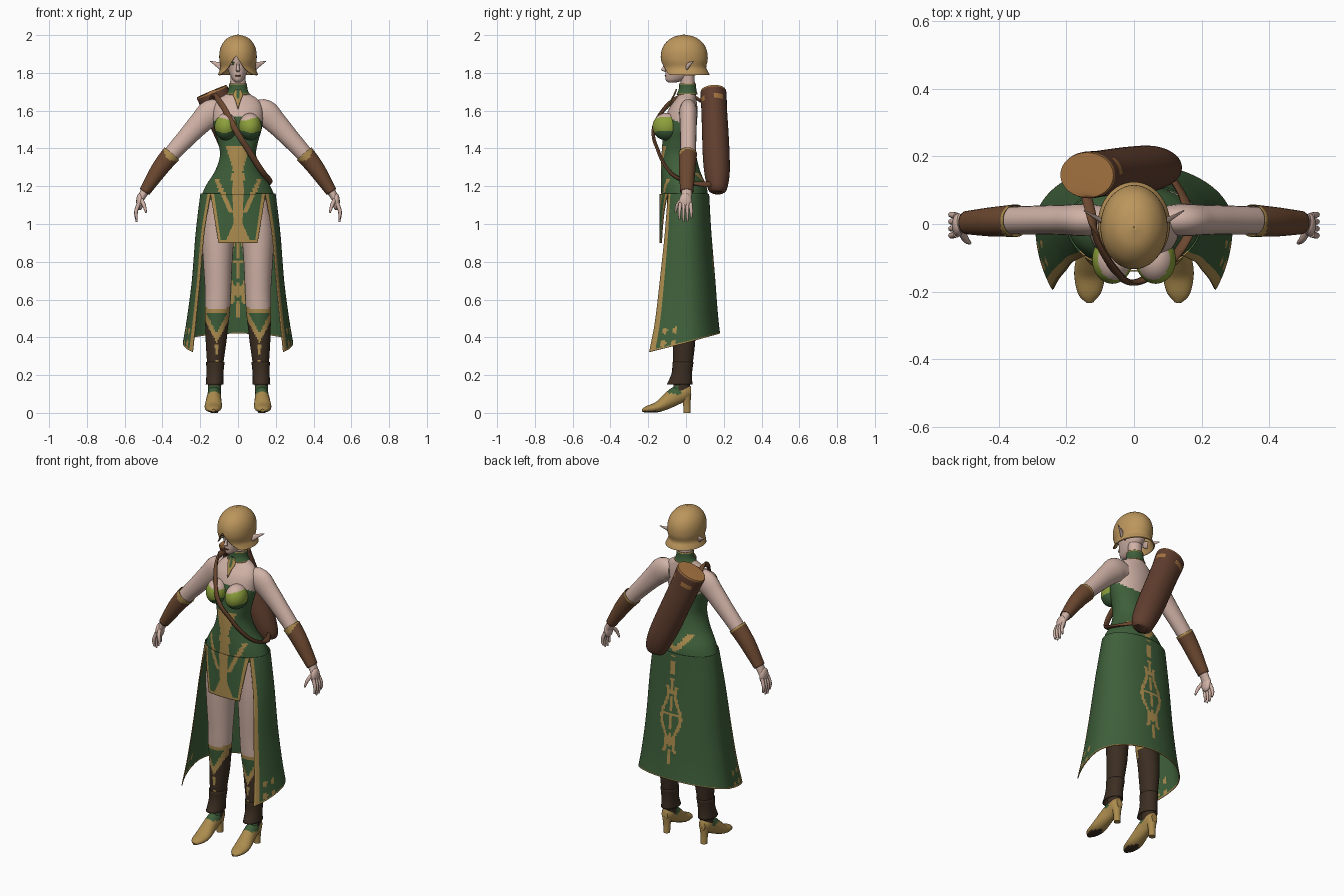
import bpy, bmesh, math
from mathutils import Vector, Matrix

if "Cube" in bpy.data.objects:
    bpy.data.objects.remove(bpy.data.objects["Cube"])

PALETTE = {"skin": "D0B2A6", "hair": "BC965C", "green": "3E5F3A", "lime": "8CA03C", "gold": "AC8C4E",
           "leather": "6C4830", "quiver": "603E2E", "boot": "3C2E22", "tan": "A57341", "eye_white": "DCD8D0"}
MATS = {}
for key, code in PALETTE.items():
    rgb = [(int(code[i:i + 2], 16) / 255 + 0.055) / 1.055 for i in (0, 2, 4)]
    col = [c ** 2.4 for c in rgb] + [1]
    m = bpy.data.materials.new(key)
    m.use_nodes = True
    m.diffuse_color = col
    m.node_tree.nodes["Principled BSDF"].inputs["Base Color"].default_value = col
    MATS[key] = m
PARTS = []


def finish(name, bm, paint, uv=None, mirror=False, thick=0):
    me = bpy.data.meshes.new(name)
    slots = []
    bm.faces.ensure_lookup_table()
    for i, f in enumerate(bm.faces):
        u, v = uv[i] if uv and i < len(uv) else (0, 0)
        key = paint if isinstance(paint, str) else paint(f.calc_center_median(), u, v)
        if key not in slots:
            slots.append(key)
            me.materials.append(MATS[key])
        f.material_index = slots.index(key)
    bmesh.ops.recalc_face_normals(bm, faces=bm.faces)
    bm.to_mesh(me)
    bm.free()
    ob = bpy.data.objects.new(name, me)
    bpy.context.collection.objects.link(ob)
    if thick:
        mod = ob.modifiers.new("thickness", "SOLIDIFY")
        mod.thickness, mod.offset = thick, 0
    if mirror:
        ob.modifiers.new("mirror", "MIRROR").use_mirror_merge = False
    PARTS.append(ob)


def sheet(name, fn, nu, nv, paint, wrap=False, cap=False, **kw):
    """Grid of quads from fn(u, v), optionally closed around u and capped."""
    bm = bmesh.new()
    cols = nu if wrap else nu + 1
    rows = [[bm.verts.new(fn(i / nu, j / nv)) for i in range(cols)] for j in range(nv + 1)]
    uv = []
    for j in range(nv):
        for i in range(nu):
            k = (i + 1) % cols
            bm.faces.new((rows[j][i], rows[j][k], rows[j + 1][k], rows[j + 1][i]))
            uv.append(((i + 0.5) / nu, (j + 0.5) / nv))
    if cap:
        for r, v in ((rows[0], 0), (rows[-1], 1)):
            bm.faces.new(r)
            uv.append((0, v))
    finish(name, bm, paint, uv, **kw)


def curve(rows, t):
    """Smooth interpolation through rows, t counted in rows."""
    n = len(rows) - 1
    i = max(0, min(int(t), n - 1))
    f = t - i
    p = [rows[max(0, min(n, i + d))] for d in (-1, 0, 1, 2)]
    return [b + 0.5 * f * (c - a + f * (2 * a - 5 * b + 4 * c - d + f * (3 * (b - c) + d - a)))
            for a, b, c, d in zip(*p)]


def loft(name, rows, paint, ref=None, n=20, sub=4, cap=True, **kw):
    """Elliptical rings (x, y, z, rx, ry); level rings, or square to the path if ref is given."""
    last = len(rows) - 1

    def fn(u, v):
        x, y, z, rx, ry = curve(rows, v * last)
        a, b = Vector((1, 0, 0)), Vector((0, 1, 0))
        if ref:
            p = Vector(curve(rows, max(0, v * last - 0.1))[:3])
            t = (Vector(curve(rows, min(last, v * last + 0.1))[:3]) - p).normalized()
            b = Vector(ref)
            b = (b - t * b.dot(t)).normalized()
            a = b.cross(t)
        w = 2 * math.pi * u
        return Vector((x, y, z)) + a * rx * math.cos(w) + b * ry * math.sin(w)
    sheet(name, fn, n, last * sub, paint, wrap=True, cap=cap, **kw)


def blob(name, pos, size, paint, mirror=False, seg=24):
    bm = bmesh.new()
    bmesh.ops.create_uvsphere(bm, u_segments=seg, v_segments=seg, radius=1,
                              matrix=Matrix.Translation(pos) @ Matrix.Diagonal((*size, 1)))
    finish(name, bm, paint, mirror=mirror)


def body_rings(rows):
    return [(0, (f + b) / 2, z, w, (b - f) / 2) for z, w, f, b in rows]


# Torso with the bodice painted on
def gold_front(x, z):
    x = abs(x)
    if z > 1.27:
        return z < 1.41 and x < 0.022 + (z - 1.27) * 0.3
    if z > 1.06 and abs(x - 0.035 - (z - 1.06) * 0.45) < 0.012 and z < 1.24:
        return True
    return x < (0.024 + max(0, z - 1.05) * 0.05 if z > 1.0 else 0.024 + (1.0 - z) * 0.45)


def torso_paint(c, u, v):
    top = 1.52 - 0.5 * c.y if c.y < 0 else 1.52 - 0.7 * c.y
    if c.z > top:
        return "skin"
    if c.y < -0.03 and gold_front(c.x, c.z):
        return "gold"
    if c.y > 0 and 1.17 < c.z < 1.27 and abs(abs(c.x) - (c.z - 1.17) * 0.8) < 0.018:
        return "gold"
    return "green"


loft("torso", body_rings([
    (1.13, .2, -.13, .118), (1.2, .172, -.132, .108), (1.28, .122, -.132, .075), (1.36, .096, -.13, .055),
    (1.43, .105, -.125, .05), (1.5, .125, -.12, .055), (1.57, .132, -.105, .06), (1.62, .128, -.085, .06),
    (1.66, .105, -.055, .055), (1.685, .068, -.038, .052), (1.71, .045, -.028, .048), (1.8, .04, -.03, .045)]),
    torso_paint, n=72, sub=8)


def bust_paint(c, u, v):
    if c.z > 1.545 + 0.3 * abs(c.x - 0.03):
        return "skin"
    return "lime" if c.z > 1.48 + 0.3 * abs(c.x - 0.07) else "green"


blob("bust", (.064, -.105, 1.515), (.06, .072, .072), bust_paint, True, 40)

# Skirt open at the front, and the front flap
SKIRT = [(1.16, .197, .137, .12, .145), (.95, .222, .19, .132, .18), (.7, .242, .255, .152, .203),
         (.5, .268, .3, .166, .224), (.37, .29, .345, .178, .24)]


def skirt_point(u, v):
    z, w, front, back, edge = curve(SKIRT, v * 4)
    a = math.acos(edge / w)
    th = -a + (math.pi + 2 * a) * u
    s = math.sin(th)
    return w * math.cos(th), s * (back if s > 0 else front), z + v * v * s * (0.05 if s > 0 else 0.085)


def skirt_paint(c, u, v):
    rim, x = min(u, 1 - u), abs(c.x)
    if rim < 0.022 or v > 0.972:
        return "gold"
    if rim < 0.1 and v > 0.8 and math.sin(c.z * 90) + math.sin(rim * 150) > 0.9:
        return "gold"
    if c.y > 0.05 and 0.5 < c.z < 1.15:
        if x < 0.012 and math.sin(c.z * 60) > -0.8:
            return "gold"
        arm = 0.042 + 0.02 * math.cos((c.z - 0.78) * 22)
        if 0.58 < c.z < 0.97 and (abs(x - arm) < 0.01 or (x < arm and min(
                abs(c.z - k) for k in (0.66, 0.8, 0.93)) < 0.011)):
            return "gold"
    return "green"


sheet("skirt", skirt_point, 120, 80, skirt_paint, thick=0.005)


def flap_point(u, v):
    x = (2 * u - 1) * (0.145 - 0.042 * v)
    return x, -0.138 * math.sqrt(1 - (x / (0.2 + 0.1 * v)) ** 2), 1.16 - 0.26 * v


def flap_paint(c, u, v):
    return "gold" if min(u, 1 - u) < 0.06 or v > 0.93 or gold_front(c.x, c.z) else "green"


sheet("front_flap", flap_point, 60, 50, flap_paint, thick=0.005)


# Legs with tall boots
def leg_paint(c, u, v):
    d = abs(c.x - 0.113)
    if c.z > 0.545 + 0.2 * d:
        return "skin"
    if c.z > 0.525:
        return "gold"
    if c.y < -0.02:
        e = c.z - 0.37 - 1.9 * d
        if e > 0:
            return "gold" if e < 0.05 else "green"
        if d < 0.008 and 0.2 < c.z and math.sin(c.z * 80) > -0.4:
            return "gold"
    return "green" if c.z < 0.15 and c.y < -0.04 else "boot"


loft("legs", [(.09, 0, 1.15, .085, .1), (.105, -.005, .95, .086, .095), (.107, -.01, .8, .077, .085),
              (.106, -.015, .65, .069, .07), (.109, -.015, .55, .067, .064), (.113, -.01, .45, .06, .06),
              (.116, -.01, .38, .055, .059), (.12, -.015, .28, .045, .053), (.122, -.02, .2, .037, .044),
              (.125, -.025, .1, .034, .045)], leg_paint, n=48, sub=10, mirror=True)
loft("boot_cuffs", [(.12, -.016, .27, .047, .054), (.122, -.022, .21, .043, .052), (.124, -.034, .15, .045, .066)],
     "boot", cap=False, mirror=True, thick=0.004)


def shoe_paint(c, u, v):
    if c.z < 0.01:
        return "boot"
    return "green" if c.z > 0.1 and -0.1 < c.y < -0.03 else "gold"


loft("shoes", [(.13, -.232, .012, .01, .008), (.132, -.205, .019, .034, .018), (.131, -.15, .031, .046, .028),
               (.129, -.1, .06, .042, .04), (.126, -.05, .092, .036, .048), (.125, 0, .11, .034, .042),
               (.125, .026, .112, .02, .028)], shoe_paint, ref=(0, 0, 1), mirror=True)
loft("heels", [(.125, 0, .1, .03, .028), (.125, .004, .05, .021, .02), (.125, .006, 0, .019, .019)], "gold", mirror=True)

# Arms, bracers and hands
loft("arms", [(.08, .012, 1.6, .05, .04), (.14, .012, 1.59, .07, .048), (.2, .012, 1.535, .06, .045),
              (.27, .012, 1.46, .051, .043), (.36, .01, 1.36, .043, .041), (.43, .006, 1.27, .037, .037),
              (.495, .004, 1.17, .023, .028), (.515, 0, 1.13, .018, .03)], "skin", ref=(0, 1, 0), mirror=True)


def bracer_paint(c, u, v):
    return "gold" if v < 0.1 + 0.12 * max(0, -math.sin(2 * math.pi * u)) ** 3 else "leather"


loft("bracers", [(.35, .01, 1.372, .05, .047), (.39, .008, 1.325, .046, .044), (.43, .006, 1.27, .041, .041),
                 (.495, .004, 1.17, .028, .033)], bracer_paint, ref=(0, 1, 0), n=32, sub=8, cap=False, mirror=True,
     thick=0.003)
blob("palms", (.52, -.003, 1.118), (.019, .035, .045), "skin", True, 16)
for i, tip in enumerate((1.025, 1.01, 1.012, 1.03)):
    y = -0.03 + 0.018 * i
    loft("finger_%d" % (i + 1), [(.525, y, 1.11, .01, .01), (.54, y * 1.15, 1.065, .01, .009),
                                 (.536, y * 1.15, tip, .005, .005)], "skin", ref=(0, 1, 0), n=10, mirror=True)
loft("thumbs", [(.512, -.02, 1.13, .011, .011), (.498, -.046, 1.1, .01, .01), (.486, -.056, 1.06, .005, .005)],
     "skin", ref=(0, 1, 0), n=10, mirror=True)

# Head and face
loft("head", body_rings([
    (1.75, .014, -.095, -.05), (1.762, .028, -.107, -.01), (1.785, .041, -.11, .03), (1.82, .054, -.108, .065),
    (1.86, .062, -.11, .08), (1.9, .065, -.112, .085), (1.95, .05, -.085, .07)]), "skin", n=32)
loft("nose", [(0, -.106, 1.856, .006, .004), (0, -.116, 1.83, .008, .008), (0, -.12, 1.815, .011, .011),
              (0, -.108, 1.806, .008, .005)], "skin", n=12)
blob("eyes", (.027, -.098, 1.848), (.014, .006, .007), "eye_white", True, 12)
blob("irises", (.027, -.102, 1.848), (.006, .004, .007), "green", True, 12)
blob("eyelashes", (.028, -.1, 1.856), (.016, .006, .0025), "boot", True, 12)
blob("eyebrows", (.029, -.099, 1.871), (.017, .006, .003), "leather", True, 12)
blob("lips", (0, -.107, 1.785), (.015, .006, .005), "leather", False, 12)
loft("pointed_ears", [(.06, 0, 1.828, .018, .008), (.085, .005, 1.833, .021, .009), (.11, .018, 1.845, .013, .006),
                      (.148, .04, 1.862, .002, .002)], "skin", ref=(0, 1, 0), n=12, mirror=True)

# Bobbed hair with a swept fringe and flipped ends
HAIR = [(2.0, .001, -.012, -.01), (1.986, .047, -.068, .048), (1.955, .079, -.107, .088), (1.915, .094, -.127, .108),
        (1.87, .096, -.13, .112), (1.83, .09, -.118, .104), (1.803, .098, -.12, .116), (1.785, .106, -.126, .124)]


def hair_point(u, v):
    w = 2 * math.pi * u
    away = abs((w + 0.12 + math.pi) % (2 * math.pi) - math.pi)
    z, wide, front, back = curve(HAIR, v * (3.5 + 3.2 * min(1, away / 0.95)))
    return wide * math.sin(w), (front + back) / 2 - (back - front) / 2 * math.cos(w), z


sheet("hair", hair_point, 64, 32, "hair", wrap=True, thick=0.006)


# Collar and pendant
def collar_paint(c, u, v):
    return "gold" if v < 0.15 or v > 0.88 else "green"


loft("collar", [(0, .006, 1.685, .062, .054), (0, .008, 1.71, .049, .045), (0, .008, 1.745, .046, .043)],
     collar_paint, n=32, cap=False, thick=0.004)
loft("pendant", [(0, -.05, 1.715, .012, .004), (0, -.062, 1.685, .026, .005), (0, -.078, 1.655, .015, .005),
                 (0, -.1, 1.61, .002, .004)], lambda c, u, v: "green" if abs(c.x) < .008 and v < .6 else "gold")


# Quiver with hollow mouth, and its strap
def quiver_paint(c, u, v):
    if 0.68 < v < 0.76:
        return "tan"
    return "tan" if 0.59 < v < 0.62 and math.sin(u * 25) > 0.2 else "quiver"


loft("quiver", [(.092, .167, 1.165, .035, .03), (.086, .167, 1.185, .06, .05), (.055, .165, 1.26, .074, .066),
                (.01, .16, 1.36, .08, .071), (-.045, .155, 1.485, .081, .07), (-.1, .149, 1.61, .083, .068),
                (-.136, .145, 1.695, .087, .069), (-.136, .145, 1.695, .076, .058), (-.1, .149, 1.61, .07, .056),
                (-.075, .152, 1.55, .068, .054)], quiver_paint, ref=(0, 1, 0), n=32)
loft("strap", [(x, y, z, .016, .009) for x, y, z in (
    (-.14, .08, 1.65), (-.125, .02, 1.682), (-.11, -.045, 1.665), (-.075, -.11, 1.615), (-.03, -.165, 1.53),
    (.01, -.172, 1.46), (.05, -.152, 1.4), (.09, -.125, 1.335), (.137, -.075, 1.265), (.166, -.01, 1.23),
    (.15, .07, 1.212), (.11, .14, 1.21))], "leather", ref=(0, 1, 0.3), n=12)

# Smooth shading with sharp edges kept
bpy.ops.object.select_all(action="DESELECT")
for ob in PARTS:
    ob.select_set(True)
bpy.context.view_layer.objects.active = PARTS[0]
bpy.ops.object.shade_smooth_by_angle(angle=math.radians(45))
